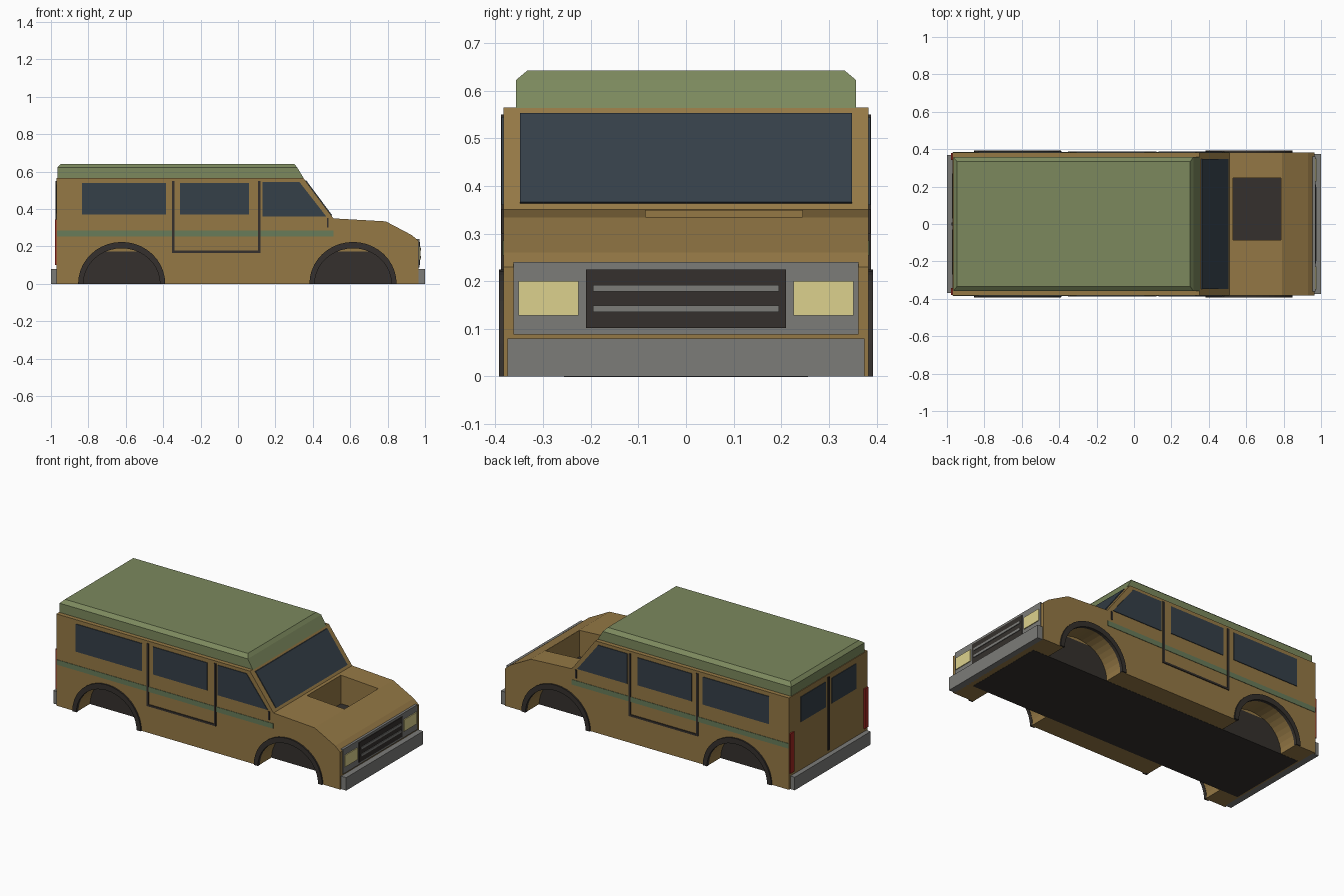
import bpy, bmesh, math

if "Cube" in bpy.data.objects:
    bpy.data.objects.remove(bpy.data.objects["Cube"])

def material(name, rgb):
    m = bpy.data.materials.new(name)
    m.diffuse_color = (*rgb, 1)
    m.use_nodes = True
    m.node_tree.nodes["Principled BSDF"].inputs["Base Color"].default_value = m.diffuse_color
    return m

BROWN = material("tan_paint", (.30, .19, .06))
GREEN = material("roof_green", (.20, .25, .11))
STRIPE = material("stripe_green", (.14, .20, .10))
DARK = material("dark_trim", (.035, .03, .026))
GLASS = material("glass", (.035, .05, .065))
GREY = material("bumper_grey", (.2, .2, .19))
YELLOW = material("lamp_yellow", (.72, .64, .27))
RED = material("lamp_red", (.35, .02, .015))


def finish(name, bm, mat):
    bmesh.ops.recalc_face_normals(bm, faces=bm.faces)
    me = bpy.data.meshes.new(name)
    bm.to_mesh(me)
    bm.free()
    ob = bpy.data.objects.new(name, me)
    bpy.context.collection.objects.link(ob)
    if mat:
        me.materials.append(mat)
    return ob


def prism(name, pts, y0, y1, mat=None):
    """Extrude an (x, z) outline from y0 to y1."""
    bm = bmesh.new()
    face = bm.faces.new([bm.verts.new((x, y0, z)) for x, z in pts])
    ext = bmesh.ops.extrude_face_region(bm, geom=[face])
    verts = [v for v in ext["geom"] if isinstance(v, bmesh.types.BMVert)]
    bmesh.ops.translate(bm, verts=verts, vec=(0, y1 - y0, 0))
    return finish(name, bm, mat)


def box(name, x, y, z, mat=None):
    pts = [(x[0], z[0]), (x[1], z[0]), (x[1], z[1]), (x[0], z[1])]
    return prism(name, pts, y[0], y[1], mat)


def both_sides(name, pts, y0, y1, mat):
    for side, s in (("left", 1), ("right", -1)):
        prism(f"{name}_{side}", pts, s * y0, s * y1, mat)


def rect(x0, x1, z0, z1):
    return [(x0, z0), (x1, z0), (x1, z1), (x0, z1)]


def arc(cx, rx, rz, n=20):
    return [(cx + rx * math.cos(math.pi * i / n), rz * math.sin(math.pi * i / n))
            for i in range(n + 1)]


def cut(target, cutter):
    mod = target.modifiers.new("cut", 'BOOLEAN')
    mod.operation = 'DIFFERENCE'
    mod.solver = 'EXACT'
    mod.object = cutter
    cutter.hide_render = True
    bpy.context.view_layer.objects.active = target
    bpy.ops.object.modifier_apply(modifier=mod.name)
    bpy.data.objects.remove(cutter)


# Body shell
W = .383
body = prism("body", [(-.97, 0), (.965, 0), (.965, .23), (.93, .26), (.79, .334),
                      (.51, .35), (.35, .565), (-.97, .565)], -W, W, BROWN)

# Wheel wells and their arch trim
for label, cx in (("rear", -.622), ("front", .615)):
    well = arc(cx, .207, .192)
    well = [(well[0][0], -.05)] + well + [(well[-1][0], -.05)]
    for s in (1, -1):
        cut(body, prism("well_cutter", well, s * .252, s * .5))
    both_sides(f"{label}_arch_trim", arc(cx, .233, .224) + arc(cx, .205, .19)[::-1],
               .372, .392, DARK)

# Open engine bay in the hood, with the chassis block as its floor
cut(body, box("bay_cutter", (.53, .785), (-.085, .245), (.165, .5)))
box("chassis", (-.95, .93), (-.256, .256), (-.001, .173), DARK)

# Raised roof: three stacked loops
bm = bmesh.new()
loops = []
for z, x0, x1, y in ((.563, -.966, .352, .357), (.622, -.966, .317, .357),
                     (.642, -.946, .30, .333)):
    loops.append([bm.verts.new(p) for p in
                  ((x0, -y, z), (x1, -y, z), (x1, y, z), (x0, y, z))])
for a, b in zip(loops, loops[1:]):
    for i in range(4):
        j = (i + 1) % 4
        bm.faces.new((a[i], a[j], b[j], b[i]))
bm.faces.new(loops[0])
bm.faces.new(loops[-1])
finish("roof", bm, GREEN)

# Side windows
both_sides("rear_window", rect(-.835, -.385, .37, .54), W - .005, .387, GLASS)
both_sides("middle_window", rect(-.31, .06, .37, .54), W - .005, .387, GLASS)
both_sides("front_window", [(.13, .36), (.472, .36), (.328, .545), (.13, .545)],
           W - .005, .387, GLASS)

# Windshield
prism("windshield", [(.495, .36), (.504, .366), (.365, .553), (.352, .552)],
      -.348, .348, GLASS)

# Door seams and side stripe
both_sides("door_seam", [(-.352, .55), (-.352, .165), (.12, .165), (.12, .55),
                         (.107, .55), (.107, .177), (-.339, .177), (-.339, .55)],
           W - .005, .388, DARK)
both_sides("door_hinge", rect(.475, .485, .30, .352), W - .005, .387, DARK)
both_sides("side_stripe", rect(-.968, .51, .254, .285), W - .005, .3855, STRIPE)

# Bumpers
box("front_bumper", (.955, 1), (-.375, .375), (0, .08), GREY)
box("rear_bumper", (-1, -.96), (-.37, .37), (0, .08), GREY)

# Nose: panel, grille, bars, headlights
box("front_panel", (.955, .97), (-.362, .362), (.088, .24), GREY)
box("grille", (.96, .974), (-.21, .21), (.102, .225), DARK)
for i, z in enumerate((.135, .178)):
    box(f"grille_bar_{i + 1}", (.965, .978), (-.195, .195), (z, z + .014), GREY)
for side, s in (("left", 1), ("right", -1)):
    box(f"headlight_{side}", (.96, .975), (s * .226, s * .351), (.128, .2), YELLOW)
    # Tail: lamps and windows
    box(f"tail_light_{side}", (-.979, -.96), (s * .342, s * .38), (.1, .345), RED)
    box(f"back_window_{side}", (-.974, -.96), (s * .03, s * .27), (.375, .53), GLASS)
box("back_door_seam", (-.975, -.96), (-.007, .007), (.1, .55), DARK)
